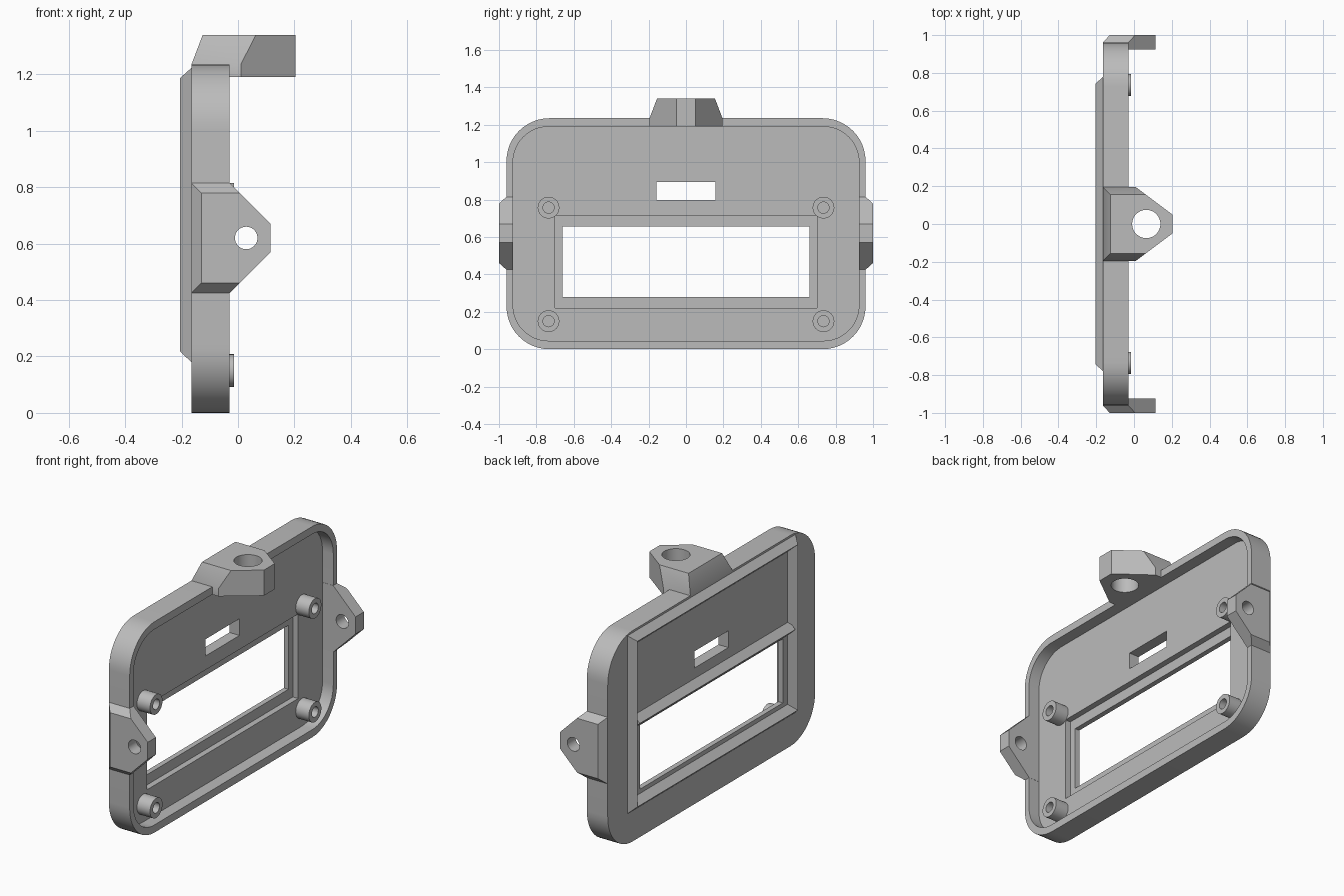
import bpy, bmesh, math
from mathutils import Matrix

if "Cube" in bpy.data.objects:
    bpy.data.objects.remove(bpy.data.objects["Cube"])

grey = bpy.data.materials.new("matte grey plastic")
grey.use_nodes = True
grey.diffuse_color = (0.5, 0.5, 0.5, 1)
grey.node_tree.nodes["Principled BSDF"].inputs["Base Color"].default_value = (0.5, 0.5, 0.5, 1)

BACK, FLOOR, LEDGE, RIM = -0.165, -0.10, -0.135, -0.03
HEIGHT, HALF = 1.235, 0.96


def make(name, loops, caps=True, closed=False):
    """Skin a list of equally long vertex loops."""
    bm = bmesh.new()
    rings = [[bm.verts.new(p) for p in loop] for loop in loops]
    pairs = list(zip(rings, rings[1:]))
    if closed:
        pairs.append((rings[-1], rings[0]))
    for a, b in pairs:
        n = len(a)
        for i in range(n):
            j = (i + 1) % n
            bm.faces.new((a[i], a[j], b[j], b[i]))
    if caps:
        bm.faces.new(rings[0])
        bm.faces.new(rings[-1])
    bmesh.ops.recalc_face_normals(bm, faces=bm.faces)
    mesh = bpy.data.meshes.new(name)
    bm.to_mesh(mesh)
    bm.free()
    mesh.materials.append(grey)
    ob = bpy.data.objects.new(name, mesh)
    bpy.context.collection.objects.link(ob)
    return ob


def rect(x, y, z0, z1):
    return [(x, -y, z0), (x, y, z0), (x, y, z1), (x, -y, z1)]


def rounded(x, y, z0, z1, r, steps=12):
    """Rounded rectangle facing along x."""
    pts = []
    corners = [(y - r, z1 - r), (r - y, z1 - r), (r - y, z0 + r), (y - r, z0 + r)]
    for k, (cy, cz) in enumerate(corners):
        for i in range(steps + 1):
            a = math.pi / 2 * (k + i / steps)
            pts.append((x, cy + r * math.cos(a), cz + r * math.sin(a)))
    return pts


def circle(x, y, z, r, axis="x", n=32):
    pts = []
    for i in range(n):
        c, s = r * math.cos(math.tau * i / n), r * math.sin(math.tau * i / n)
        pts.append({"x": (x, y + c, z + s), "y": (x + c, y, z + s), "z": (x + c, y + s, z)}[axis])
    return pts


def cut(ob, cutter):
    """Subtract the cutter, bake the result and discard the cutter."""
    mod = ob.modifiers.new("cut", "BOOLEAN")
    mod.operation, mod.solver, mod.object = "DIFFERENCE", "EXACT", cutter
    bpy.context.view_layer.update()
    baked = bpy.data.meshes.new_from_object(ob.evaluated_get(bpy.context.evaluated_depsgraph_get()))
    ob.modifiers.clear()
    ob.data = baked
    bpy.data.objects.remove(cutter)


# Tray: rounded body, hollow interior, stepped display window and slot
tray = make("tray", [rounded(x, HALF, 0, HEIGHT, 0.23) for x in (BACK, RIM)])
cut(tray, make("hollow", [rounded(x, 0.925, 0.045, 1.19, 0.19) for x in (FLOOR, 0.1)]))
cut(tray, make("window_step", [rect(x, 0.70, 0.22, 0.715) for x in (LEDGE, 0)]))
cut(tray, make("window", [rect(x, 0.66, 0.28, 0.655) for x in (-0.3, 0)]))
cut(tray, make("slot", [rect(x, 0.157, 0.797, 0.895) for x in (-0.3, 0)]))

# Raised ridge frame on the outer face, with a crossbar over the window
RIDGE = -0.205
make("ridge_frame", [rect(BACK, 0.778, 0.18, 1.223), rect(RIDGE, 0.742, 0.217, 1.187),
                     rect(BACK, 0.705, 0.255, 1.15)], caps=False, closed=True)
make("ridge_crossbar", [[(BACK, y, 0.66), (RIDGE, y, 0.698), (BACK, y, 0.735)]
                        for y in (-0.72, 0.72)])

# Hollow screw bosses in the four corners of the window
for y in (-0.735, 0.735):
    for z in (0.15, 0.757):
        make("screw_boss", [circle(FLOOR - 0.01, y, z, 0.058), circle(-0.015, y, z, 0.058),
                            circle(-0.015, y, z, 0.03), circle(FLOOR + 0.002, y, z, 0.03)])


def lug(name, place, levels, half, shoulder, tip, tip_half, bevel, hole_x, hole_r, axis):
    """Bevelled tapering lug; place maps (x, along, outward) into the model."""
    def outline(w, b):
        s = shoulder + (tip - shoulder) * b / (half - tip_half)
        side = [(BACK + b, half - b), (s, half - b), (tip, tip_half)]
        return [place(x, v, w) for x, v in side + [(x, -v) for x, v in reversed(side)]]
    low, mid, top = levels
    ob = make(name, [outline(low, 0), outline(mid, 0), outline(top, bevel)])
    ends = [place(hole_x, 0, w) for w in (low - 0.1, top + 0.1)]
    cut(ob, make("hole", [circle(*p, hole_r, axis) for p in ends]))


lug("top_lug", lambda x, v, w: (x, v, w), (1.19, HEIGHT, 1.34),
    0.195, 0.01, 0.203, 0.05, 0.04, 0.065, 0.075, "z")
for name, side in (("front_lug", -1), ("back_lug", 1)):
    lug(name, lambda x, v, w: (x, side * w, 0.62 + v), (0.924, HALF, 1.0),
        0.195, -0.03, 0.115, 0.05, 0.036, 0.029, 0.04, "y")

# Smooth the round walls, keep the machined edges crisp
bpy.ops.object.select_all(action="DESELECT")
for ob in bpy.context.collection.objects:
    if ob.type == "MESH" and grey.name in ob.data.materials:
        ob.select_set(True)
        bpy.context.view_layer.objects.active = ob
bpy.ops.object.shade_smooth_by_angle(angle=math.radians(25))
